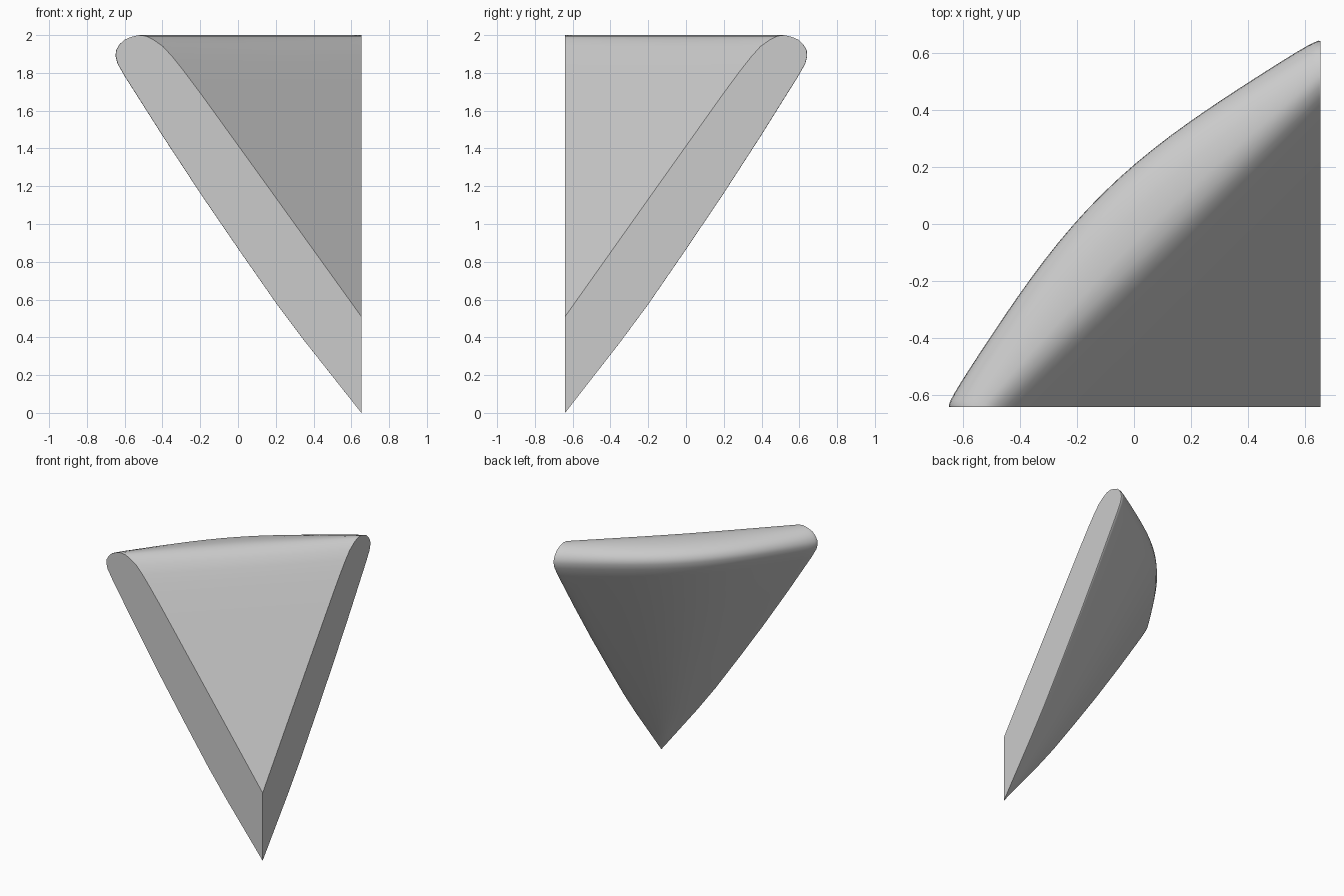
import bpy, bmesh
from math import sin, cos, pi, radians

cube = bpy.data.objects.get("Cube")
if cube:
    bpy.data.objects.remove(cube)

CORNER_X, CORNER_Y = 0.653, -0.64
DEPTH = 0.985   # the wedge is slightly shorter along y
STEPS = 32

# End section: distance from the corner edge, height, amount of outward bulge
PROFILE = [
    (0.00, 0.51, 0), (0.50, 1.205, 0), (0.85, 1.69, 0), (0.94, 1.81, 0),
    (1.00, 1.885, 0), (1.05, 1.94, 0.01), (1.10, 1.975, 0.04),
    (1.14, 1.995, 0.12), (1.18, 2.0, 0.3), (1.22, 1.99, 0.6),
    (1.255, 1.975, 0.8), (1.28, 1.95, 0.94), (1.297, 1.92, 1),
    (1.30, 1.89, 1), (1.29, 1.85, 1), (1.25, 1.78, 1), (1.05, 1.465, 1),
    (0.85, 1.16, 1), (0.65, 0.867, 1), (0.45, 0.58, 1), (0.30, 0.38, 1),
    (0.15, 0.19, 1), (0.00, 0.00, 1),
]

# Grey surface
grey = bpy.data.materials.new("light_grey")
grey.use_nodes = True
grey.diffuse_color = (0.6, 0.6, 0.6, 1)
grey.node_tree.nodes["Principled BSDF"].inputs["Base Color"].default_value = (0.6, 0.6, 0.6, 1)

# Wedge: sweep the section a quarter turn about the corner edge
bm = bmesh.new()
top_pole = bm.verts.new((CORNER_X, CORNER_Y, PROFILE[0][1]))
low_pole = bm.verts.new((CORNER_X, CORNER_Y, PROFILE[-1][1]))
sections = []
for i in range(STEPS + 1):
    t = i / STEPS
    a = pi / 2 * t * t * (3 - 2 * t)   # closer sections near the ends
    chord = 1 / (cos(a) + sin(a))
    bulge = 0.12 * max(0, sin(2 * a)) ** 0.65
    ring = [top_pole]
    for r, z, w in PROFILE[1:-1]:
        d = r * (chord + bulge * w)
        ring.append(bm.verts.new((CORNER_X - d * cos(a), CORNER_Y + DEPTH * d * sin(a), z)))
    sections.append(ring + [low_pole])

for s, t in zip(sections, sections[1:]):
    for j in range(len(s) - 1):
        corners = list(dict.fromkeys((s[j], s[j + 1], t[j + 1], t[j])))
        bm.faces.new(corners)

# Flat end faces
bm.faces.new(sections[0])
bm.faces.new(sections[-1])
bmesh.ops.recalc_face_normals(bm, faces=bm.faces[:])

mesh = bpy.data.meshes.new("rounded_wedge")
bm.to_mesh(mesh)
bm.free()
mesh.materials.append(grey)
wedge = bpy.data.objects.new("rounded_wedge", mesh)
bpy.context.collection.objects.link(wedge)

# Smooth back, crisp end edges
bpy.ops.object.select_all(action='DESELECT')
wedge.select_set(True)
bpy.context.view_layer.objects.active = wedge
bpy.ops.object.shade_smooth_by_angle(angle=radians(35))
